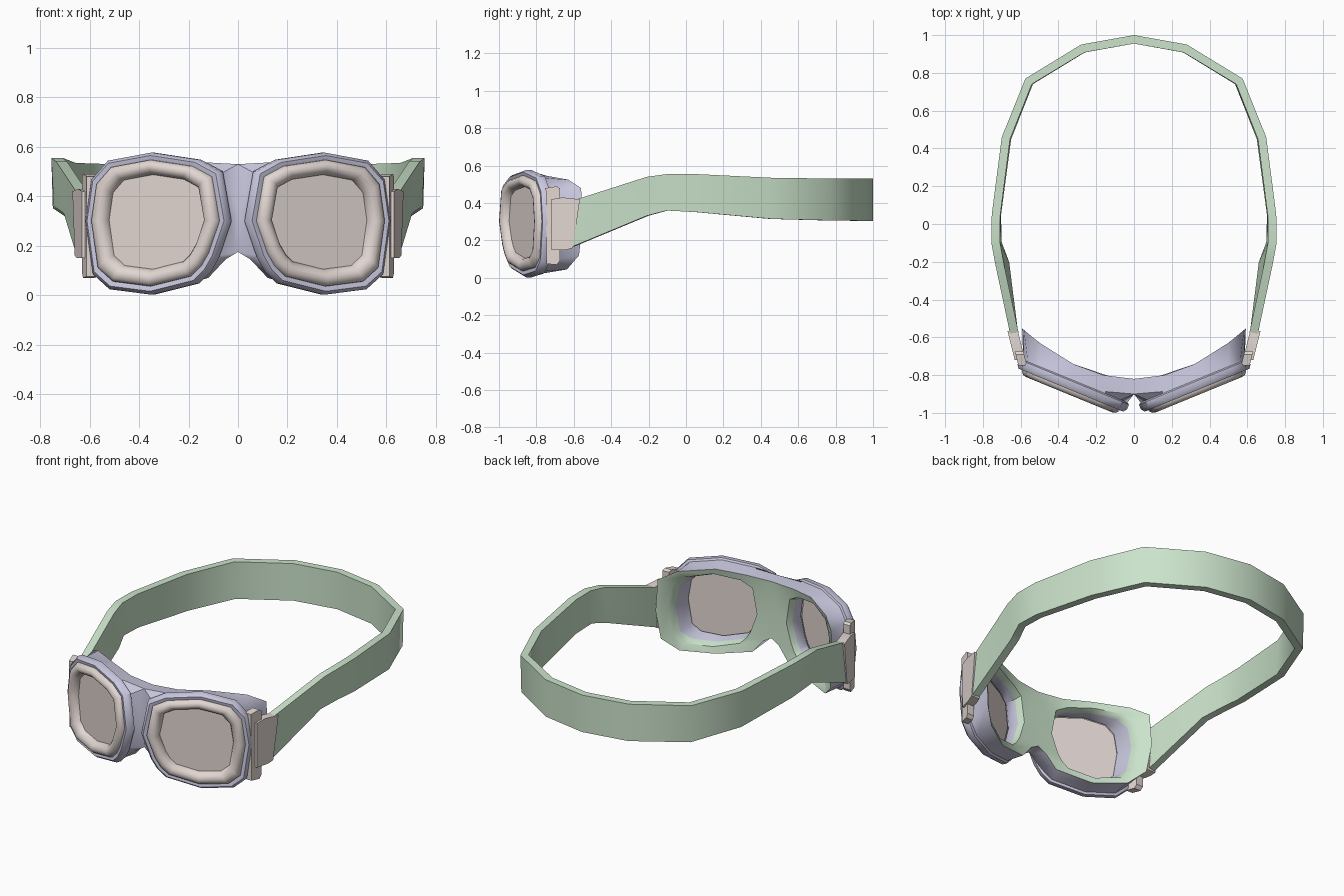
import bpy, bmesh, math
from mathutils import Vector

if "Cube" in bpy.data.objects:
    bpy.data.objects.remove(bpy.data.objects["Cube"])


def material(name, rgb):
    m = bpy.data.materials.new(name)
    m.diffuse_color = (*rgb, 1)
    m.use_nodes = True
    m.node_tree.nodes["Principled BSDF"].inputs["Base Color"].default_value = m.diffuse_color
    return m


LAVENDER = material("lavender_rubber", (0.58, 0.57, 0.73))
GREEN = material("sage_green", (0.60, 0.77, 0.60))
BEIGE = material("warm_beige", (0.75, 0.67, 0.64))

# Eye outline seen from the front (x, z), right-hand side, starting at the top
EYE = [(.343, .577), (.153, .548), (.065, .5), (.03, .3), (.08, .153), (.113, .095),
       (.16, .048), (.343, .002), (.513, .024), (.58, .085), (.61, .3), (.586, .468),
       (.52, .544)]


def eye_ring(s, d):
    """Eye outline scaled by s, at depth d behind the tilted front plane."""
    return [Vector((.342 + s * (x - .32) - .38 * d,
                    -.9 + .41 * s * (x - .32) + .92 * d,
                    .29 + (1 - s) * .02 + s * (z - .29))) for x, z in EYE]


def face_y(x):
    """Curve of the wearer's face."""
    return -.82 + .27 * (x / .595) ** 2


def face_ring(s, dy):
    pts = [(.322 + s * (x - .32), .29 + s * (z - .29)) for x, z in EYE]
    return [Vector((x, face_y(x) + dy, z)) for x, z in pts]


def loft(name, rings, mats, angle=40, closed=False, seg_mat=None):
    """Skin rings of points, mirror to the other side."""
    bm = bmesh.new()
    vr = [[bm.verts.new(p) for p in r] for r in rings]
    n, m = len(rings[0]), len(rings)
    for i in range(m if closed else m - 1):
        a, b = vr[i], vr[(i + 1) % m]
        for j in range(n):
            k = (j + 1) % n
            f = bm.faces.new((a[j], a[k], b[k], b[j]))
            f.material_index = seg_mat[i] if seg_mat else 0
    if not closed:
        bm.faces.new(vr[0])
        bm.faces.new(vr[-1])
    bmesh.ops.recalc_face_normals(bm, faces=bm.faces[:])
    # open the half on the mirror plane
    inner = [f for f in bm.faces if all(abs(v.co.x) < 1e-5 for v in f.verts)]
    bmesh.ops.delete(bm, geom=inner, context='FACES')
    me = bpy.data.meshes.new(name)
    bm.to_mesh(me)
    bm.free()
    for mt in mats:
        me.materials.append(mt)
    me.shade_smooth()
    me.set_sharp_from_angle(angle=math.radians(angle))
    ob = bpy.data.objects.new(name, me)
    bpy.context.collection.objects.link(ob)
    mod = ob.modifiers.new("mirror", 'MIRROR')
    mod.use_clip = True
    return ob


# Frame: flange, body with nose bridge, green face pad, eye tunnel
body_front = eye_ring(.955, .085)
for i, x, z in ((2, 0, .53), (3, 0, .35), (4, 0, .175), (5, .05, .145)):
    body_front[i] = Vector((x, -.9 - .2 * x, z))
BACK = [(.32, .545), (.16, .53), (0, .525), (0, .35), (0, .18), (.05, .152), (.12, .07),
        (.32, .03), (.49, .045), (.57, .12), (.592, .29), (.583, .48), (.50, .525)]
body_back = [Vector((x, face_y(x), z)) for x, z in BACK]
frame_rings = [eye_ring(.8, .03), eye_ring(.955, .022), eye_ring(1, .04), eye_ring(1, .068),
               eye_ring(.96, .075), body_front, body_back,
               face_ring(.77, -.01), face_ring(.72, -.05), eye_ring(.69, .056)]
loft("goggle_frame", frame_rings, [LAVENDER, GREEN], 45, True,
     [0, 0, 0, 0, 0, 0, 1, 1, 0, 0])

# Rounded lens rims
RIM = [(.895, .035), (.885, .014), (.845, .001), (.79, -.004), (.735, .001),
       (.69, .014), (.667, .032), (.66, .045)]
loft("lens_rim", [eye_ring(s, d) for s, d in RIM], [BEIGE], 50, True)

# Lenses
loft("lens", [eye_ring(.69, .036), eye_ring(.69, .05)], [BEIGE], 30)


# Buckles: side profile (y, z) given thickness in x, splayed outwards
def buckle(name, profile, outer, thick):
    def side(off):
        return [Vector((outer + .25 * (y + .75) - off, y, z)) for y, z in profile]
    loft(name, [side(0), side(thick)], [BEIGE], 30)


buckle("buckle_bar", [(-.75, .48), (-.69, .49), (-.675, .48), (-.675, .09),
                      (-.69, .07), (-.745, .075)], .612, .045)
buckle("buckle_plate", [(-.72, .42), (-.66, .43), (-.567, .42), (-.605, .16),
                        (-.64, .15), (-.72, .15)], .624, .055)

# Strap: outer x, y, top z, bottom z, inward lean of the lower edge
STRAP = [(.655, -.585, .42, .168, 0), (.735, -.21, .54, .332, .03),
         (.755, -.1, .555, .36, .01), (.753, .05, .555, .352, .004),
         (.70, .46, .535, .315, .006), (.575, .77, .531, .307, .006),
         (.28, .95, .53, .305, .003), (0, 1, .53, .305, 0)]
sections = []
for i, (x, y, zt, zb, lean) in enumerate(STRAP):
    p, q = STRAP[max(i - 1, 0)], STRAP[min(i + 1, len(STRAP) - 1)]
    t = Vector((q[0] - p[0], q[1] - p[1], 0)).normalized()
    if x == 0:
        t = Vector((-1, 0, 0))
    n = Vector((t.y, -t.x, 0)) * .045
    top, low = Vector((x, y, zt)), Vector((x - lean, y, zb))
    if i == 0:
        low.y -= .02
    sections.append([top, low, low - n, top - n])
loft("strap", sections, [GREEN], 40)
